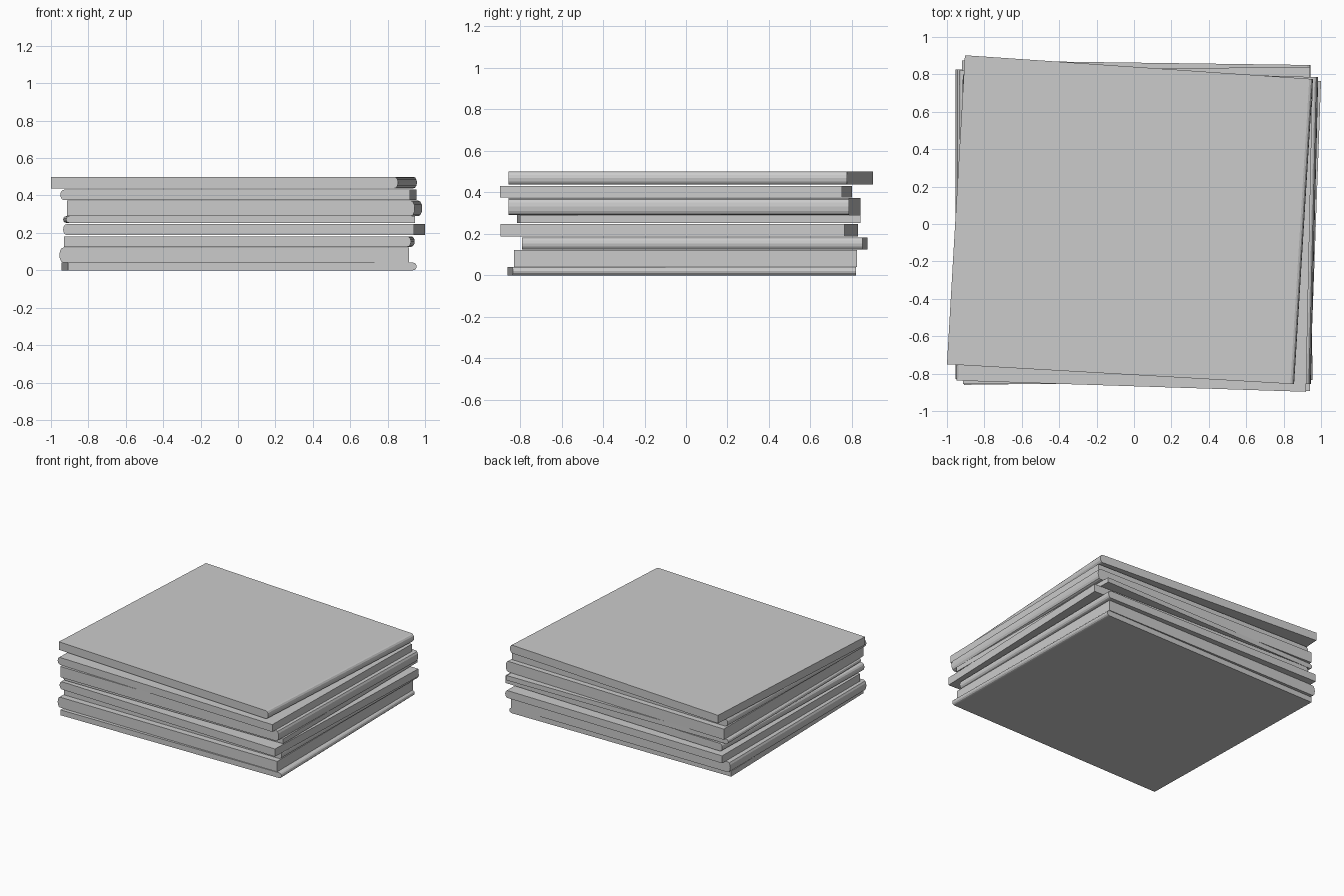
import bpy, math

if "Cube" in bpy.data.objects:
    bpy.data.objects.remove(bpy.data.objects["Cube"])

# Each slab: z bottom, z top, rounded side, corners front-left, front-right, back-right, back-left
SLABS = [
    (0.000, 0.041, 1, (-0.91, -0.86), (0.955, -0.835), (0.93, 0.82), (-0.945, 0.80)),
    (0.041, 0.121, -1, (-0.955, -0.83), (0.915, -0.83), (0.915, 0.825), (-0.955, 0.825)),
    (0.125, 0.182, 1, (-0.93, -0.79), (0.925, -0.79), (0.945, 0.85), (-0.92, 0.875)),
    (0.188, 0.247, -1, (-0.935, -0.835), (0.94, -0.893), (1.0, 0.765), (-0.89, 0.83)),
    (0.253, 0.290, -1, (-0.92, -0.815), (0.945, -0.80), (0.94, 0.84), (-0.935, 0.82)),
    (0.290, 0.372, 1, (-0.915, -0.855), (0.945, -0.855), (0.985, 0.785), (-0.91, 0.84)),
    (0.375, 0.431, -1, (-0.95, -0.837), (0.92, -0.897), (0.955, 0.752), (-0.915, 0.80)),
    (0.438, 0.500, 1, (-1.0, -0.75), (0.856, -0.856), (0.957, 0.775), (-0.904, 0.902)),
]
STEPS = 6
BULGE = 0.02


def make_slab(name, z0, z1, side, fl, fr, br, bl):
    # Profile along the width: square on one side, softly rounded on the other
    def end_profile(a, b):
        width = math.hypot(b[0] - a[0], b[1] - a[1])
        h = (z1 - z0) / 2
        arc = [(BULGE * (1 - math.cos(t)), z0 + h + h * math.sin(t))
               for t in (math.pi * (i / STEPS - 0.5) for i in range(STEPS + 1))]
        if side > 0:
            prof = [(0, z0)] + [(width - d, z) for d, z in
                                [(BULGE - e, z) for e, z in
                                 [(BULGE - d0, z) for d0, z in arc]]] + [(0, z1)]
        else:
            prof = [(width, z0), (width, z1)] + list(reversed(arc))
        return [(a[0] + (b[0] - a[0]) * u / width,
                 a[1] + (b[1] - a[1]) * u / width, z) for u, z in prof]

    front, back = end_profile(fl, fr), end_profile(bl, br)
    n = len(front)
    faces = [tuple(range(n)), tuple(reversed(range(n, 2 * n)))]
    faces += [(i, i + n, (i + 1) % n + n, (i + 1) % n) for i in range(n)]
    mesh = bpy.data.meshes.new(name)
    mesh.from_pydata(front + back, [], faces)
    mesh.update()
    obj = bpy.data.objects.new(name, mesh)
    bpy.context.collection.objects.link(obj)
    return obj


# Loose stack of slightly twisted slabs
for k, slab in enumerate(SLABS):
    make_slab(f"stacked_slab_{k + 1}", *slab)
